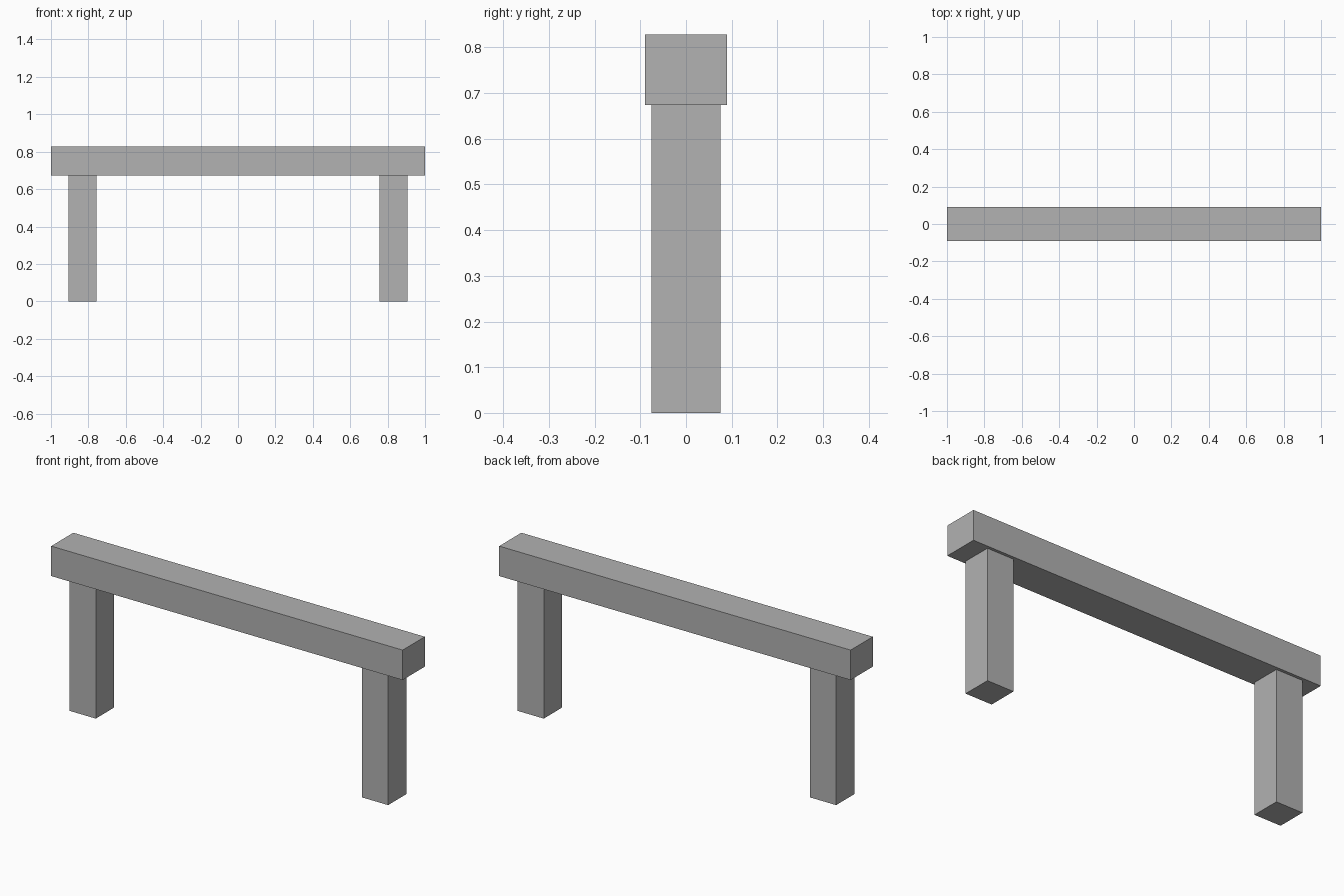
import bpy

cube = bpy.data.objects.get("Cube")
if cube:
    bpy.data.objects.remove(cube, do_unlink=True)

# Single plain grey
GREY = (0.445, 0.445, 0.445, 1.0)
grey = bpy.data.materials.new("plain_grey")
grey.use_nodes = True
grey.diffuse_color = GREY
grey.node_tree.nodes["Principled BSDF"].inputs["Base Color"].default_value = GREY


def box(name, centre_x, size_x, size_y, bottom, top):
    """Add a flat-faced box standing between two heights."""
    bpy.ops.mesh.primitive_cube_add(size=1, location=(centre_x, 0, (bottom + top) / 2))
    obj = bpy.context.object
    obj.name = name
    obj.scale = (size_x, size_y, top - bottom)
    bpy.ops.object.transform_apply(location=False, rotation=False, scale=True)
    obj.data.materials.append(grey)
    return obj


BEAM_BOTTOM = 0.674
BEAM_TOP = 0.828

# Long top beam
box("top_beam", 0, 2.0, 0.18, BEAM_BOTTOM, BEAM_TOP)

# Two square legs, set in from the ends
for name, side in (("left_leg", 1), ("right_leg", -1)):
    box(name, side * 0.832, 0.15, 0.15, 0, BEAM_BOTTOM)
